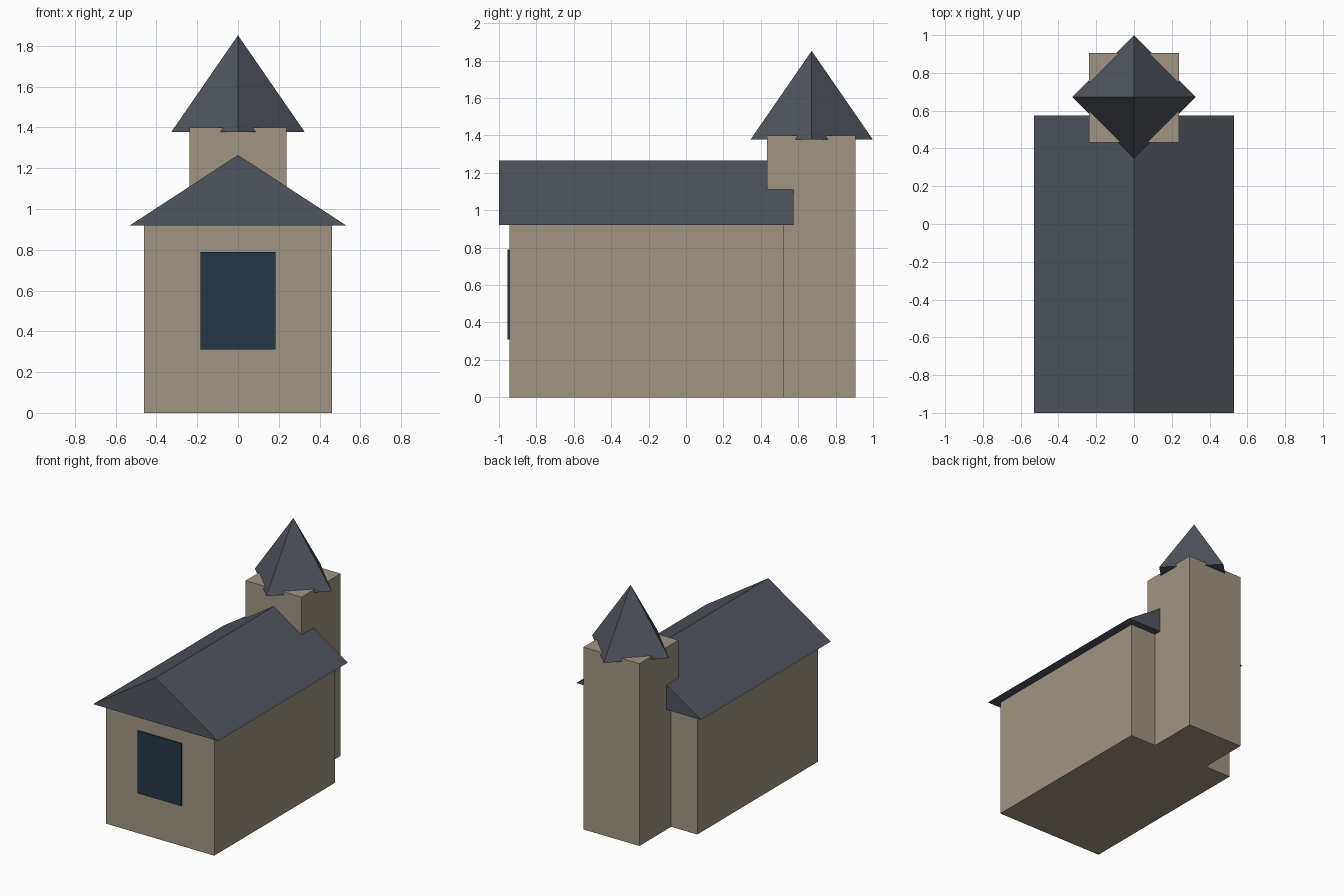
import bpy
import bmesh
import math

if "Cube" in bpy.data.objects:
    bpy.data.objects.remove(bpy.data.objects["Cube"], do_unlink=True)


def material(name, rgb):
    mat = bpy.data.materials.new(name)
    mat.use_nodes = True
    colour = (*rgb, 1.0)
    mat.diffuse_color = colour
    bsdf = next(n for n in mat.node_tree.nodes if n.type == "BSDF_PRINCIPLED")
    bsdf.inputs["Base Color"].default_value = colour
    return mat


def finish(name, bm, mat):
    bmesh.ops.recalc_face_normals(bm, faces=bm.faces)
    mesh = bpy.data.meshes.new(name)
    bm.to_mesh(mesh)
    bm.free()
    mesh.materials.append(mat)
    obj = bpy.data.objects.new(name, mesh)
    bpy.context.collection.objects.link(obj)
    return obj


def extruded(name, profile, y0, y1, mat):
    """Extrude an (x, z) profile from y0 to y1."""
    bm = bmesh.new()
    face = bm.faces.new([bm.verts.new((x, y0, z)) for x, z in profile])
    out = bmesh.ops.extrude_face_region(bm, geom=[face])
    moved = [v for v in out["geom"] if isinstance(v, bmesh.types.BMVert)]
    bmesh.ops.translate(bm, verts=moved, vec=(0, y1 - y0, 0))
    return finish(name, bm, mat)


def block(name, half_width, y0, y1, z0, z1, mat):
    w = half_width
    return extruded(name, [(-w, z0), (w, z0), (w, z1), (-w, z1)], y0, y1, mat)


stone = material("tan stone", (0.35, 0.30, 0.23))
slate = material("dark slate", (0.08, 0.09, 0.11))
glass = material("dark blue glass", (0.019, 0.039, 0.058))

# Hall and gabled roof
block("hall_walls", 0.46, -0.945, 0.52, 0, 0.92, stone)
extruded("hall_roof", [(-0.53, 0.92), (0.53, 0.92), (0, 1.265)], -1.0, 0.575, slate)

# Front window plate
block("front_window", 0.185, -0.954, -0.945, 0.31, 0.79, glass)

# Rear tower
TOWER_Y = 0.67
block("tower_walls", 0.238, TOWER_Y - 0.238, TOWER_Y + 0.236, 0, 1.40, stone)

# Four-sided spire with its corners over the tower's sides
RADIUS, BASE, TIP = 0.327, 1.378, 1.852
bm = bmesh.new()
bmesh.ops.create_cone(bm, cap_ends=True, segments=4, radius1=RADIUS, radius2=0,
                      depth=TIP - BASE)
bmesh.ops.remove_doubles(bm, verts=bm.verts, dist=0.0001)
# Turn the base so one corner lies on the x axis
corner = max(bm.verts, key=lambda v: v.co.x - v.co.z)
turn = -math.atan2(corner.co.y, corner.co.x)
for v in bm.verts:
    x, y = v.co.x, v.co.y
    v.co.x = x * math.cos(turn) - y * math.sin(turn)
    v.co.y = x * math.sin(turn) + y * math.cos(turn)
bmesh.ops.translate(bm, verts=bm.verts, vec=(0, TOWER_Y + 0.002, (BASE + TIP) / 2))
finish("tower_spire", bm, slate)
